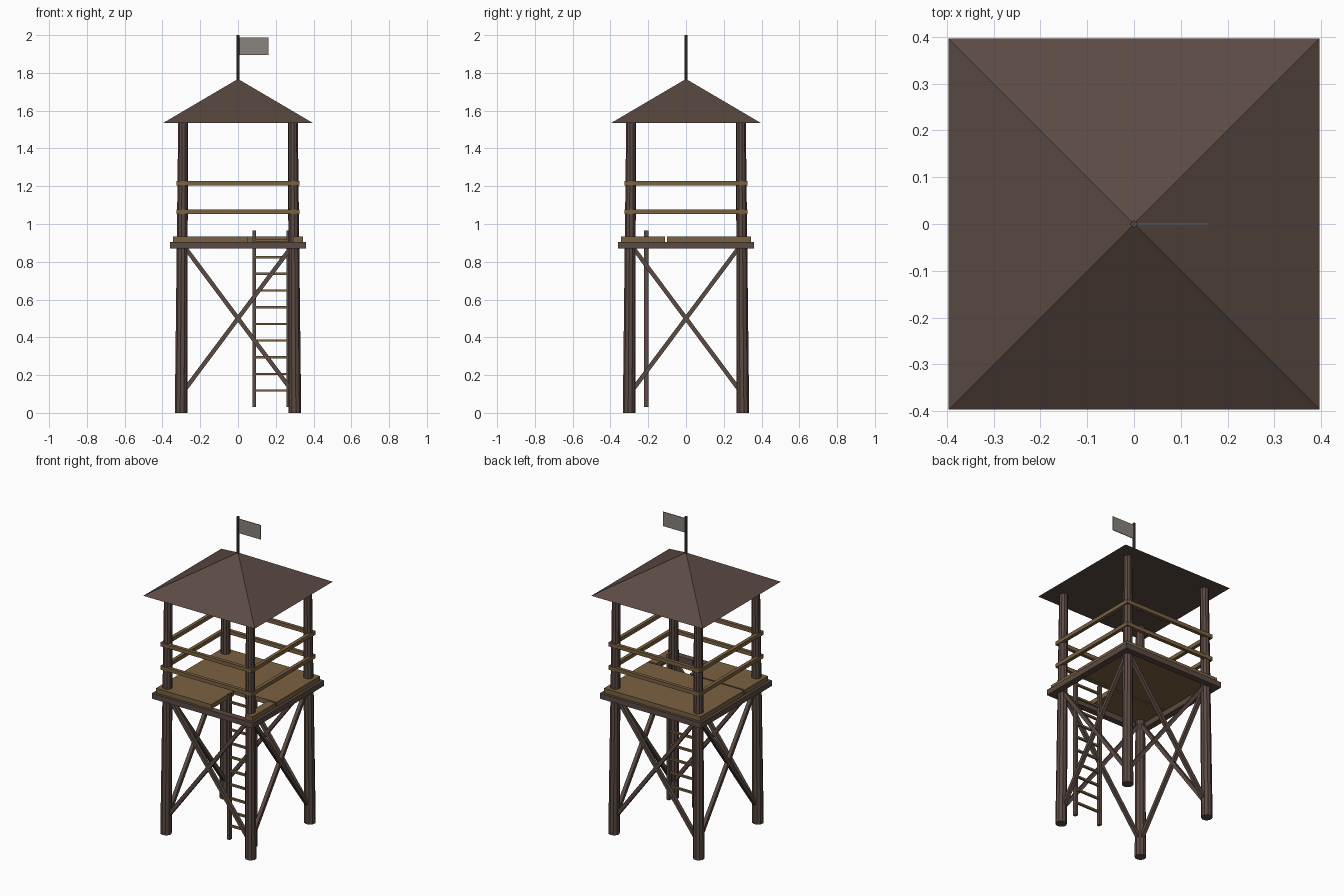
import bpy
import math
from mathutils import Vector, Matrix

if "Cube" in bpy.data.objects:
    bpy.data.objects.remove(bpy.data.objects["Cube"], do_unlink=True)


def material(name, hex_code):
    # hex colour converted to linear values
    rgb = [int(hex_code[i:i + 2], 16) / 255 for i in (0, 2, 4)]
    lin = [((c + 0.055) / 1.055) ** 2.4 for c in rgb] + [1]
    m = bpy.data.materials.new(name)
    m.use_nodes = True
    m.diffuse_color = lin
    m.node_tree.nodes["Principled BSDF"].inputs["Base Color"].default_value = lin
    return m


DARK = material("dark timber", "5b4a42")
PLANK = material("plank wood", "7a6141")
METAL = material("dark metal", "4a4645")
CLOTH = material("grey cloth", "88827a")


def finish(name, mat):
    ob = bpy.context.object
    ob.name = name
    ob.data.name = name
    ob.data.materials.append(mat)
    return ob


def box(name, low, high, mat):
    low, high = Vector(low), Vector(high)
    bpy.ops.mesh.primitive_cube_add(size=1)
    ob = finish(name, mat)
    ob.data.transform(Matrix.Translation((low + high) / 2) @ Matrix.Diagonal((high - low).to_4d()))
    return ob


def cone(name, start, end, r1, r2, mat, sides, turn=0):
    # tapered round or square member between two points
    start, end = Vector(start), Vector(end)
    axis = end - start
    bpy.ops.mesh.primitive_cone_add(vertices=sides, radius1=r1, radius2=r2, depth=axis.length)
    ob = finish(name, mat)
    rot = axis.to_track_quat("Z", "Y").to_matrix().to_4x4()
    ob.data.transform(Matrix.Translation((start + end) / 2) @ rot @ Matrix.Rotation(turn, 4, "Z"))
    return ob


# Leaning tapered posts
for sx, side in ((-1, "right"), (1, "left")):
    for sy, end in ((-1, "front"), (1, "back")):
        post = cone(f"{end}_{side}_post", (sx * 0.301, sy * 0.301, 0),
                    (sx * 0.291, sy * 0.291, 1.54), 0.034, 0.026, DARK, 10)
        bpy.ops.object.shade_smooth_by_angle(angle=math.radians(30))

# Each side: rim beam, two handrails, crossed braces
for i, side in enumerate(("front", "left", "back", "right")):
    spin = Matrix.Rotation(i * math.pi / 2, 4, "Z")
    parts = [box(f"{side}_rim_beam", (-0.36, -0.36, 0.87), (0.32, -0.32, 0.905), DARK)]
    for label, z in (("lower", 1.065), ("upper", 1.215)):
        parts.append(box(f"{side}_{label}_rail", (-0.325, -0.325, z - 0.012),
                         (0.325, -0.303, z + 0.012), PLANK))
    for s, label in ((-1, "falling"), (1, "rising")):
        parts.append(cone(f"{side}_{label}_brace", (-0.295, -0.296, 0.5 - s * 0.395),
                          (0.295, -0.296, 0.5 + s * 0.395), 0.016, 0.016, DARK, 4, math.pi / 4))
    for ob in parts:
        ob.data.transform(spin)

# Deck with a hatch around the ladder
D, SEAM = 0.343, -0.105
box("deck_back", (-D, SEAM + 0.005, 0.905), (D, D, 0.935), PLANK)
box("deck_front", (-D, -D, 0.905), (0.05, SEAM - 0.005, 0.935), PLANK)
box("deck_hatch_side", (0.29, -D, 0.905), (D, SEAM - 0.005, 0.935), PLANK)

# Ladder
for x, side in ((0.087, "right"), (0.267, "left")):
    box(f"ladder_{side}_rail", (x - 0.009, -0.222, 0.03), (x + 0.009, -0.198, 0.965), DARK)
for i in range(10):
    z = 0.118 + i * 0.0883
    box(f"ladder_rung_{i + 1}", (0.09, -0.217, z - 0.006), (0.264, -0.203, z + 0.006), PLANK)

# Hipped roof, pole and flag
cone("roof", (0, 0, 1.535), (0, 0, 1.768), 0.396 * math.sqrt(2), 0, DARK, 4, math.pi / 4)
cone("flag_pole", (0, 0, 1.74), (0, 0, 2), 0.008, 0.008, METAL, 8)
box("flag", (0.005, -0.002, 1.895), (0.162, 0.002, 1.987), CLOTH)
